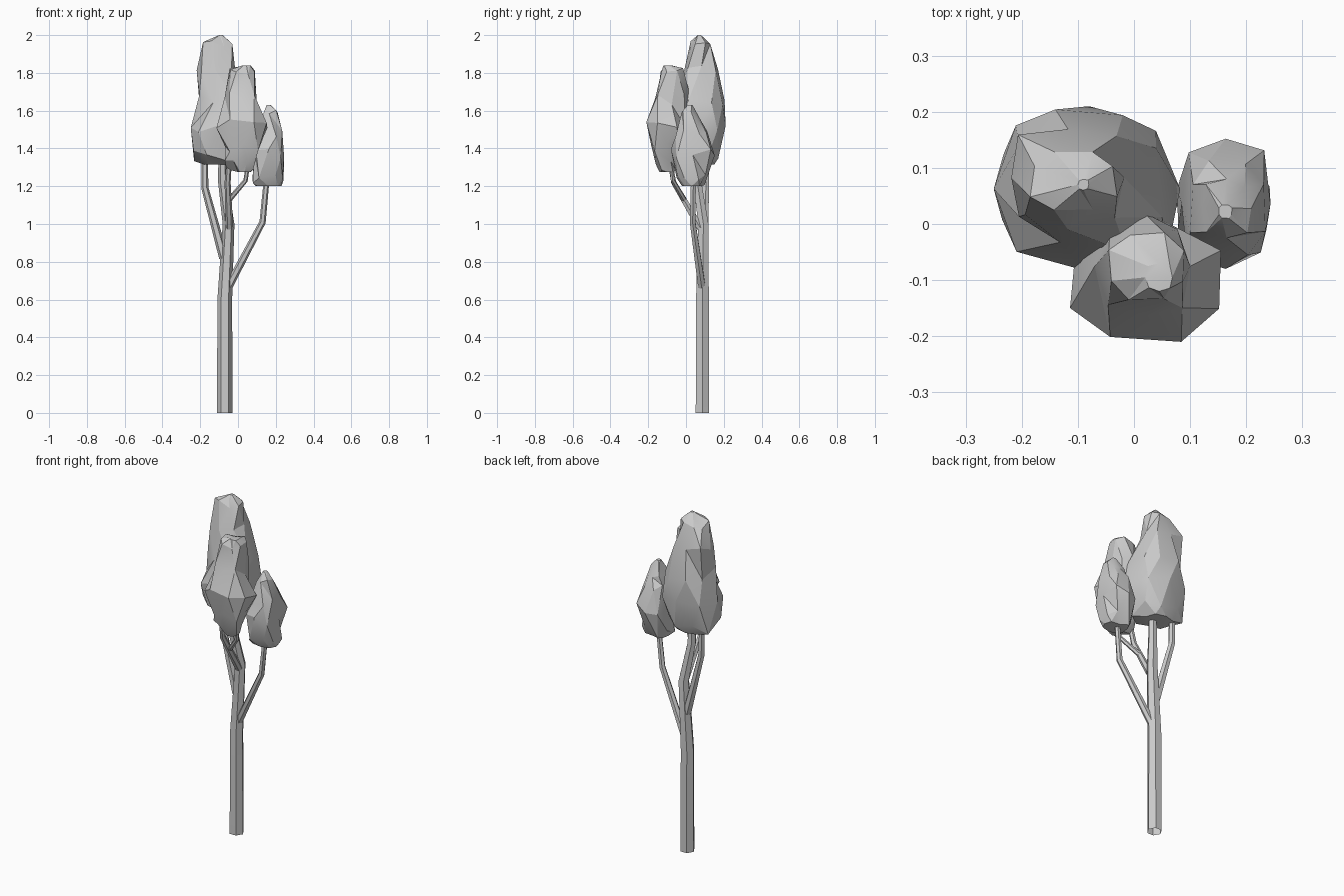
import bpy, bmesh, math, random
from mathutils import Vector

if "Cube" in bpy.data.objects:
    bpy.data.objects.remove(bpy.data.objects["Cube"])

random.seed(11)


def loft(name, rings, cap, tri=False, angle=32):
    """Skin a stack of equal-sized point rings."""
    bm = bmesh.new()
    loops = [[bm.verts.new(p) for p in ring] for ring in rings]
    n = len(loops[0])
    for a, b in zip(loops, loops[1:]):
        for i in range(n):
            j = (i + 1) % n
            bm.faces.new((a[i], a[j], b[j], b[i]))
    if cap:
        bm.faces.new(loops[0][::-1])
        bm.faces.new(loops[-1])
    if tri:
        bmesh.ops.triangulate(bm, faces=bm.faces[:])
    bmesh.ops.recalc_face_normals(bm, faces=bm.faces[:])
    me = bpy.data.meshes.new(name)
    bm.to_mesh(me)
    bm.free()
    ob = bpy.data.objects.new(name, me)
    bpy.context.collection.objects.link(ob)
    bpy.ops.object.select_all(action='DESELECT')
    ob.select_set(True)
    bpy.context.view_layer.objects.active = ob
    bpy.ops.object.shade_smooth_by_angle(angle=math.radians(angle))
    return ob


def limb(name, path, sides=6):
    """Tapered tube along (x, y, z, radius) points."""
    pts = [Vector(p[:3]) for p in path]
    rings = []
    for k, p in enumerate(pts):
        t = (pts[min(k + 1, len(pts) - 1)] - pts[max(k - 1, 0)]).normalized()
        if k == 0 and name == "trunk":
            t = Vector((0, 0, 1))
        u = Vector((0, 1, 0)).cross(t).normalized()
        v = t.cross(u)
        r = path[k][3]
        rings.append([p + r * (math.cos(a) * u + math.sin(a) * v)
                      for a in (math.tau * i / sides for i in range(sides))])
    return loft(name, rings, False)


def foliage(name, levels, box, sides=8):
    """Faceted leaf clump from (z, xmin, xmax, ymin, ymax) levels; box < 1 squares it off."""
    rings = []
    for k, (z, x0, x1, y0, y1) in enumerate(levels):
        ring = []
        inner = 0 < k < len(levels) - 1
        for i in range(sides):
            a = math.tau * (i + 0.5 * (k % 2)) / sides
            c, s = (math.copysign(abs(f) ** box, f) for f in (math.cos(a), math.sin(a)))
            r = random.uniform(0.92, 1.1)
            c, s = (max(-1, min(1, r * f)) for f in (c, s))
            dz = random.uniform(-0.03, 0.03) if inner else 0
            ring.append(Vector(((x0 + x1) / 2 + (x1 - x0) / 2 * c,
                                (y0 + y1) / 2 + (y1 - y0) / 2 * s, z + dz)))
        rings.append(ring)
    return loft(name, rings, True, tri=True, angle=20)


# Trunk and branches
limb("trunk", [(-0.07, 0.087, 0, 0.041), (-0.07, 0.087, 0.6, 0.039),
               (-0.05, 0.092, 1.0, 0.031), (-0.08, 0.06, 1.22, 0.025),
               (-0.082, 0.055, 1.42, 0.022)])
limb("right_branch", [(-0.055, 0.085, 0.66, 0.022), (0.13, 0.035, 1.01, 0.017),
                      (0.155, 0.04, 1.27, 0.015)])
limb("left_branch", [(-0.075, 0.095, 0.82, 0.025), (-0.175, 0.105, 1.19, 0.019),
                     (-0.178, 0.105, 1.42, 0.016)])
limb("front_branch", [(-0.045, 0.075, 0.98, 0.02), (-0.055, -0.065, 1.22, 0.016),
                      (-0.045, -0.09, 1.36, 0.014)])
limb("front_twig", [(-0.045, -0.01, 1.13, 0.014), (0.04, -0.07, 1.23, 0.012),
                    (0.055, -0.08, 1.33, 0.011)])

# Leaf clumps
foliage("large_foliage", [
    (1.315, -0.18, -0.02, 0.01, 0.15),
    (1.36, -0.235, 0.03, -0.05, 0.185),
    (1.50, -0.25, 0.09, -0.085, 0.21),
    (1.66, -0.205, 0.05, -0.05, 0.205),
    (1.83, -0.225, -0.01, -0.01, 0.175),
    (1.945, -0.185, -0.03, 0.02, 0.135),
    (2.0, -0.1, -0.08, 0.06, 0.08)], 0.8)
foliage("front_foliage", [
    (1.275, 0.0, 0.07, -0.14, -0.06),
    (1.31, -0.07, 0.085, -0.16, -0.05),
    (1.40, -0.075, 0.13, -0.185, -0.02),
    (1.53, -0.12, 0.155, -0.21, 0.01),
    (1.66, -0.07, 0.105, -0.17, 0.02),
    (1.80, -0.045, 0.09, -0.135, -0.015),
    (1.838, 0.02, 0.07, -0.12, -0.07)], 0.85)
foliage("right_foliage", [
    (1.2, 0.09, 0.23, -0.02, 0.08),
    (1.235, 0.07, 0.243, -0.05, 0.105),
    (1.37, 0.08, 0.247, -0.08, 0.152),
    (1.49, 0.1, 0.235, -0.055, 0.115),
    (1.575, 0.12, 0.21, -0.025, 0.08),
    (1.63, 0.15, 0.175, 0.01, 0.035)], 0.75)
